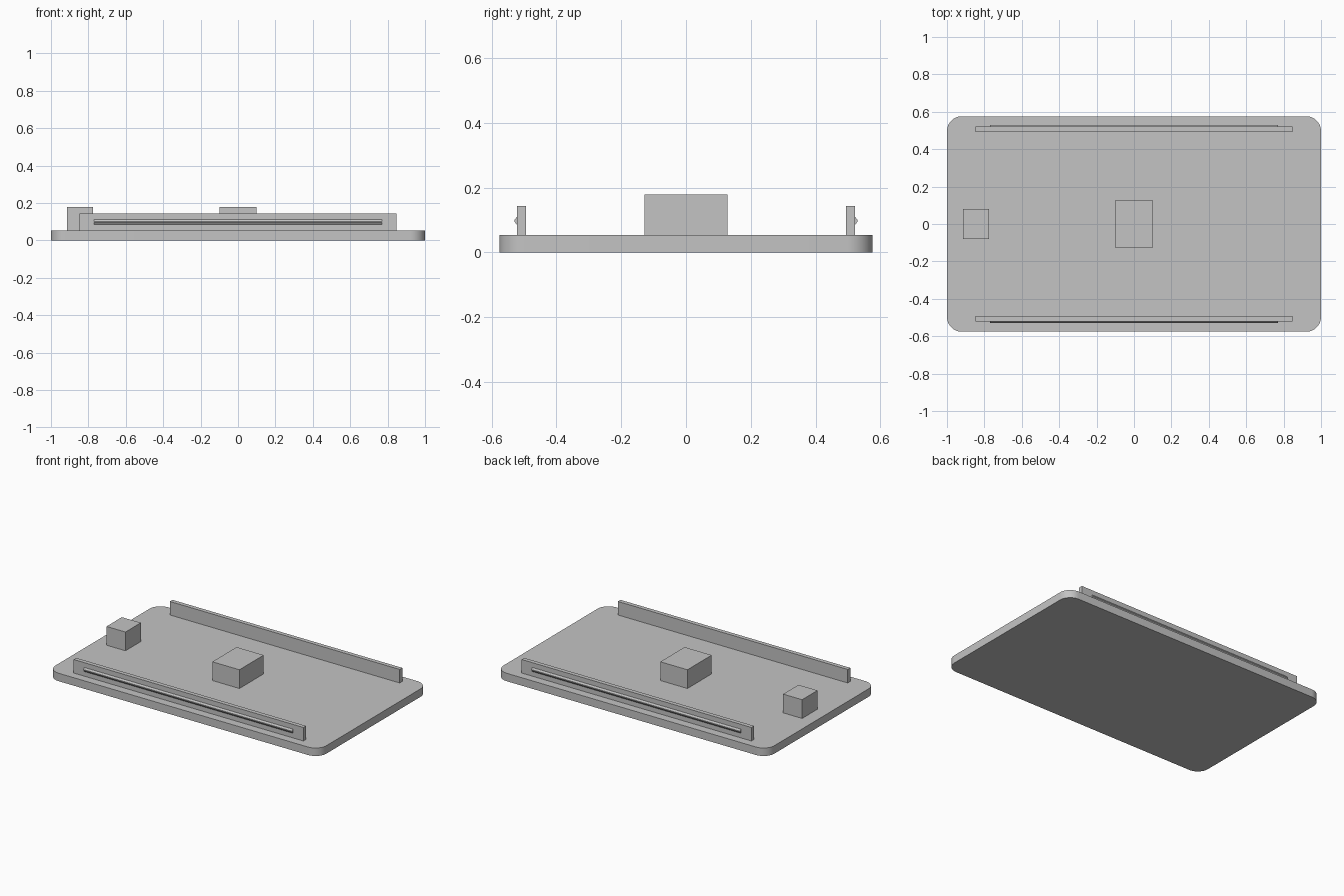
import bpy, bmesh
from math import radians

if "Cube" in bpy.data.objects:
    bpy.data.objects.remove(bpy.data.objects["Cube"], do_unlink=True)

BASE_TOP = 0.053

# Single grey material
grey = bpy.data.materials.new("light_grey")
grey.use_nodes = True
grey.diffuse_color = (0.55, 0.55, 0.55, 1)
grey.node_tree.nodes["Principled BSDF"].inputs["Base Color"].default_value = grey.diffuse_color


def finish(name, bm):
    bmesh.ops.recalc_face_normals(bm, faces=bm.faces)
    mesh = bpy.data.meshes.new(name)
    bm.to_mesh(mesh)
    bm.free()
    mesh.materials.append(grey)
    obj = bpy.data.objects.new(name, mesh)
    bpy.context.collection.objects.link(obj)
    return obj


def box(name, x, y, z, corner_radius=0):
    """Box from (min, max) pairs, optionally with rounded upright edges."""
    bm = bmesh.new()
    bmesh.ops.create_cube(bm, size=1)
    for v in bm.verts:
        for axis, (low, high) in enumerate((x, y, z)):
            v.co[axis] = low if v.co[axis] < 0 else high
    if corner_radius:
        upright = [e for e in bm.edges
                   if abs(e.verts[0].co.z - e.verts[1].co.z) > 0.01]
        bmesh.ops.bevel(bm, geom=upright, offset=corner_radius, segments=12,
                        profile=0.5, affect='EDGES')
    return finish(name, bm)


def prism(name, profile, half_length):
    """Extrude a (y, z) profile along x."""
    bm = bmesh.new()
    face = bm.faces.new([bm.verts.new((-half_length, y, z)) for y, z in profile])
    extruded = bmesh.ops.extrude_face_region(bm, geom=[face])
    for v in extruded["geom"]:
        if isinstance(v, bmesh.types.BMVert):
            v.co.x = half_length
    return finish(name, bm)


# Base plate with rounded corners
base = box("base_plate", (-1, 1), (-0.576, 0.576), (0, BASE_TOP), 0.08)
bpy.ops.object.select_all(action='DESELECT')
base.select_set(True)
bpy.context.view_layer.objects.active = base
bpy.ops.object.shade_smooth_by_angle(angle=radians(30))

# Blocks standing on the plate
box("centre_block", (-0.1, 0.1), (-0.128, 0.128), (BASE_TOP, 0.178))
box("end_block", (-0.914, -0.774), (-0.081, 0.081), (BASE_TOP, 0.178))

# Side rails, each with a snap ridge on its outer face
for side, sign in (("front", -1), ("back", 1)):
    inner, outer = 0.493 * sign, 0.521 * sign
    box(side + "_rail", (-0.848, 0.848), sorted((inner, outer)), (BASE_TOP, 0.143))
    tip = 0.529 * sign
    prism(side + "_snap_ridge",
          [(outer, 0.084), (tip, 0.095), (tip, 0.1), (outer, 0.111)], 0.77)
